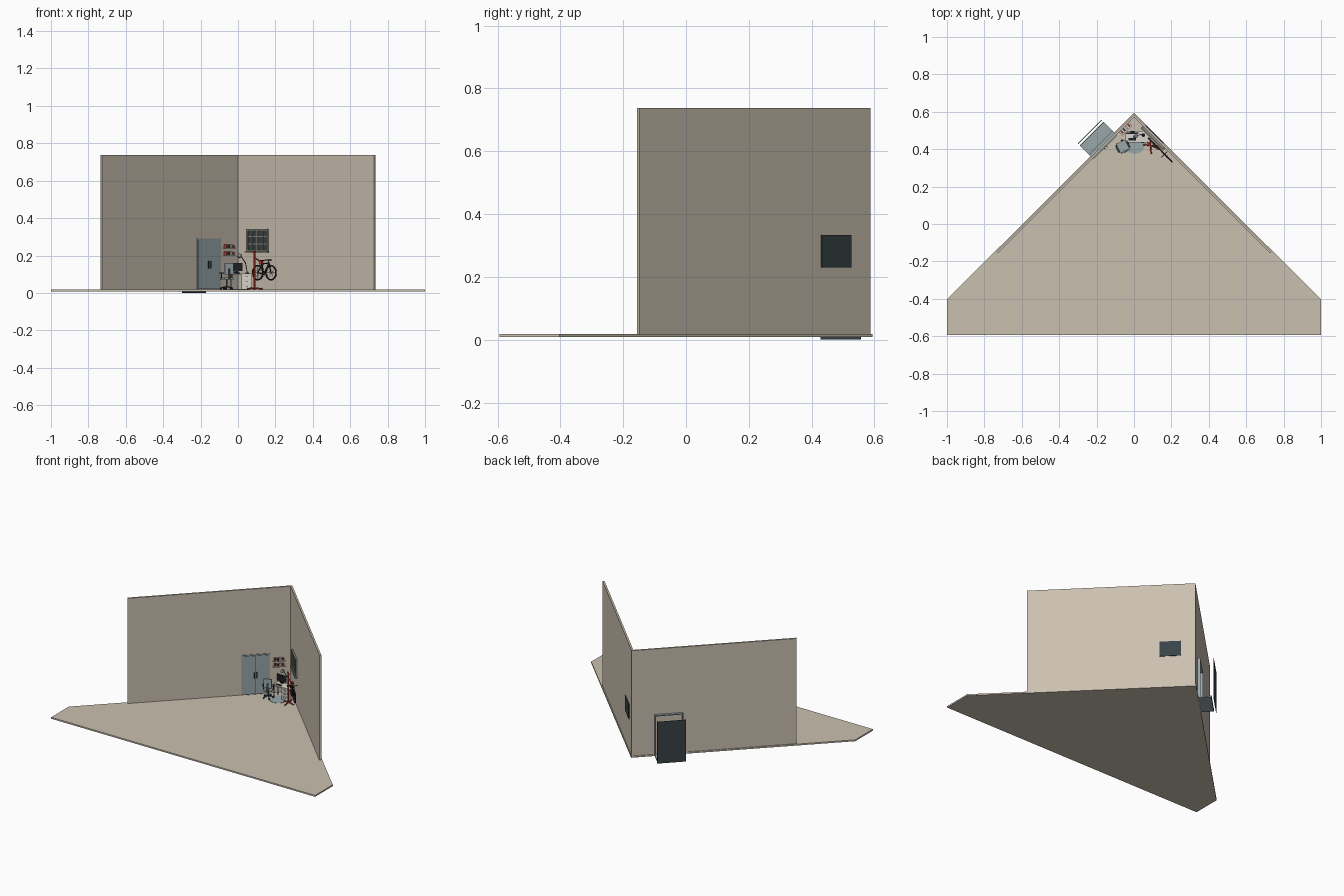
import bpy, bmesh, math
from mathutils import Matrix, Vector

cube = bpy.data.objects.get("Cube")
if cube:
    bpy.data.objects.remove(cube, do_unlink=True)


def material(name, r, g, b):
    m = bpy.data.materials.new(name)
    m.use_nodes = True
    m.diffuse_color = (r, g, b, 1)
    m.node_tree.nodes["Principled BSDF"].inputs["Base Color"].default_value = (r, g, b, 1)
    return m


PLASTER = material("warm plaster", .60, .53, .44)
DARK = material("dark slate", .04, .056, .062)
STEEL = material("pale steel", .32, .39, .41)
RED = material("red paint", .5, .045, .025)
BLACK = material("black rubber", .012, .013, .014)
WHITE = material("off white", .68, .66, .6)
TRIM = material("grey trim", .27, .27, .23)

# Frames: x runs along a wall from the corner, y runs into the room
APEX = Vector((0, .587, 0))
S = math.sqrt(.5)


def frame(along, inward, origin=APEX):
    m = Matrix.Identity(4)
    m.col[0][:2], m.col[1][:2] = along, inward
    m.translation = origin
    return m


LEFT = frame((-S, -S), (S, -S))
RIGHT = frame((S, -S), (-S, -S))
ROOM = Matrix.Identity(4)


def finish(name, bm, mat, fr, smooth=False):
    bm.transform(fr)
    bmesh.ops.recalc_face_normals(bm, faces=bm.faces)
    mesh = bpy.data.meshes.new(name)
    for f in bm.faces:
        f.smooth = smooth and len(f.verts) == 4
    bm.to_mesh(mesh)
    bm.free()
    mesh.materials.append(mat)
    ob = bpy.data.objects.new(name, mesh)
    bpy.context.collection.objects.link(ob)
    return ob


def box(name, fr, x, y, z, mat):
    bm = bmesh.new()
    bmesh.ops.create_cube(bm, size=1)
    for v in bm.verts:
        v.co = [r[0] if c < 0 else r[1] for c, r in zip(v.co, (x, y, z))]
    return finish(name, bm, mat, fr)


def tube(name, fr, a, b, r, mat, sides=10):
    a, b = Vector(a), Vector(b)
    bm = bmesh.new()
    turn = (b - a).to_track_quat('Z', 'Y').to_matrix().to_4x4()
    bmesh.ops.create_cone(bm, cap_ends=True, segments=sides, radius1=r, radius2=r,
                          depth=(b - a).length, matrix=Matrix.Translation((a + b) / 2) @ turn)
    return finish(name, bm, mat, fr, True)


def ring(name, fr, centre, radius, r, mat, segs=32, sides=8):
    bm = bmesh.new()
    rows = []
    for i in range(segs):
        t = math.tau * i / segs
        row = []
        for j in range(sides):
            p = math.tau * j / sides
            d = radius + r * math.cos(p)
            row.append(bm.verts.new(Vector(centre) + Vector((d * math.cos(t), r * math.sin(p), d * math.sin(t)))))
        rows.append(row)
    for i in range(segs):
        for j in range(sides):
            n, k = (i + 1) % segs, (j + 1) % sides
            bm.faces.new((rows[i][j], rows[n][j], rows[n][k], rows[i][k]))
    return finish(name, bm, mat, fr, True)


# Floor slab
bm = bmesh.new()
outline = [(0, .594), (-1, -.403), (-1, -.594), (1, -.594), (1, -.403)]
base = bm.faces.new([bm.verts.new((x, y, .008)) for x, y in outline])
top = bmesh.ops.extrude_face_region(bm, geom=[base])["geom"]
bmesh.ops.translate(bm, vec=(0, 0, .01), verts=[v for v in top if isinstance(v, bmesh.types.BMVert)])
finish("floor", bm, PLASTER, ROOM)

# Walls
box("left_wall", LEFT, (0, 1.039), (0, .012), (.01, .738), PLASTER)
box("right_wall", RIGHT, (0, 1.039), (0, .012), (.01, .738), PLASTER)

# Window with muntins and an outer dark pane
box("window_outer_pane", RIGHT, (.088, .222), (-.004, 0), (.23, .333), DARK)
box("window_glass", RIGHT, (.09, .236), (.012, .014), (.226, .336), DARK)
for x in (.084, .232):
    box("window_jamb", RIGHT, (x, x + .01), (.012, .022), (.22, .342), TRIM)
for z in (.22, .332):
    box("window_rail", RIGHT, (.084, .242), (.012, .022), (z, z + .01), TRIM)
for i in range(1, 4):
    x = .084 + .158 * i / 4
    box("window_mullion", RIGHT, (x - .003, x + .003), (.012, .019), (.225, .337), TRIM)
for i in range(1, 3):
    z = .22 + .122 * i / 3
    box("window_muntin", RIGHT, (.09, .236), (.012, .018), (z - .003, z + .003), TRIM)
box("window_sill", RIGHT, (.078, .248), (.012, .028), (.215, .221), TRIM)

# Wardrobe: frame through the wall, doors, bottom slab and detached back
for x in (.143, .317):
    box("wardrobe_side", LEFT, (x, x + .006), (-.018, .016), (.018, .29), STEEL)
box("wardrobe_top", LEFT, (.143, .323), (-.018, .016), (.284, .29), STEEL)
for x in (.15, .234):
    box("wardrobe_door", LEFT, (x, x + .082), (.012, .018), (.024, .283), STEEL)
box("wardrobe_door_gap", LEFT, (.147, .319), (.0115, .0125), (.02, .286), DARK)
for x in (.225, .241):
    box("wardrobe_handle", LEFT, (x - .002, x + .002), (.018, .024), (.13, .17), BLACK)
box("wardrobe_bottom", LEFT, (.143, .323), (-.083, .016), (.01, .019), STEEL)
box("wardrobe_bottom_lip", LEFT, (.143, .323), (-.087, -.083), (.01, .019), DARK)
box("wardrobe_back", LEFT, (.143, .323), (-.101, -.099), (0, .286), DARK)

# Desk with drawer pedestal
box("desk_top", ROOM, (-.045, .085), (.435, .498), (.098, .105), WHITE)
box("desk_pedestal", ROOM, (.02, .075), (.44, .492), (.018, .098), PLASTER)
for i in range(3):
    z = .022 + i * .025
    box("desk_drawer", ROOM, (.023, .072), (.437, .44), (z, z + .022), WHITE)
    box("drawer_pull", ROOM, (.041, .054), (.434, .437), (z + .012, z + .015), DARK)
for y in (.442, .486):
    tube("desk_leg", ROOM, (-.038, y, .018), (-.038, y, .098), .003, TRIM)

# Monitor, keyboard and desk lamp
box("monitor", ROOM, (-.042, .025), (.484, .489), (.116, .161), DARK)
box("monitor_screen", ROOM, (-.039, .022), (.482, .484), (.119, .158), BLACK)
box("monitor_stand", ROOM, (-.018, .002), (.48, .496), (.105, .117), BLACK)
box("keyboard", ROOM, (-.03, .012), (.447, .46), (.105, .108), BLACK)
tube("lamp_base", ROOM, (.05, .475, .105), (.05, .475, .109), .01, BLACK)
tube("lamp_lower_arm", ROOM, (.05, .475, .107), (.04, .48, .16), .002, BLACK)
tube("lamp_upper_arm", ROOM, (.04, .48, .16), (.01, .47, .205), .002, BLACK)
tube("lamp_shade", ROOM, (.012, .471, .207), (.004, .465, .19), .01, TRIM)

# Wall shelves with small goods
for z in (.2, .238):
    box("shelf", LEFT, (.05, .125), (.012, .036), (z, z + .004), WHITE)
    for i, mat in enumerate((RED, WHITE, DARK, RED)):
        x = .056 + i * .017
        box("shelf_item", LEFT, (x, x + .011), (.014, .03), (z + .004, z + .018 + .004 * (i % 2)), mat)

# Round rug
tube("rug", ROOM, (.005, .43, .018), (.005, .43, .02), .055, STEEL, 32)

# Swivel chair
CHAIR = frame((.9, .436), (-.436, .9), (-.06, .415, 0))
box("chair_seat", CHAIR, (-.027, .027), (-.025, .028), (.072, .082), STEEL)
box("chair_back", CHAIR, (-.025, .025), (-.032, -.025), (.098, .16), STEEL)
box("chair_back_support", CHAIR, (-.005, .005), (-.036, -.031), (.074, .13), DARK)
tube("chair_post", CHAIR, (0, 0, .03), (0, 0, .073), .005, DARK)
for i in range(5):
    t = math.tau * i / 5
    end = (.032 * math.cos(t), .032 * math.sin(t), .028)
    tube("chair_foot", CHAIR, (0, 0, .034), end, .003, DARK)
    tube("chair_caster", CHAIR, (end[0], end[1] - .003, .023), (end[0], end[1] + .003, .023), .005, BLACK)
for x in (-.032, .032):
    box("chair_arm", CHAIR, (x - .004, x + .004), (-.022, .018), (.104, .109), DARK)
    tube("chair_arm_post", CHAIR, (x, 0, .076), (x, 0, .104), .003, DARK)

# Repair stand
for end in ((.15, .08), (.15, .03), (.215, .085), (.215, .03)):
    tube("stand_foot", RIGHT, (.18, .056, .026), (*end, .022), .004, RED)
tube("stand_post", RIGHT, (.18, .056, .02), (.18, .056, .225), .005, RED)
tube("stand_arm", RIGHT, (.18, .056, .19), (.215, .04, .165), .004, RED)
box("stand_clamp", RIGHT, (.207, .223), (.033, .047), (.152, .17), RED)
tube("stand_crank", RIGHT, (.155, .056, .22), (.19, .056, .22), .005, RED)

# Bicycle
REAR, FRONT, Y, Z = .185, .285, .036, .108
for x in (REAR, FRONT):
    ring("bicycle_tyre", RIGHT, (x, Y, Z), .038, .004, BLACK)
    tube("bicycle_hub", RIGHT, (x, Y - .006, Z), (x, Y + .006, Z), .004, TRIM)
    for i in range(6):
        t = math.pi * i / 6
        c, s = .037 * math.cos(t), .037 * math.sin(t)
        tube("bicycle_spoke", RIGHT, (x - c, Y, Z - s), (x + c, Y, Z + s), .0006, TRIM, 4)
crank, seat, head = (.23, Y, .1), (.218, Y, .155), (.27, Y, .16)
rear, front = (REAR, Y, Z), (FRONT, Y, Z)
for a, b in ((crank, seat), (seat, head), (crank, head), (rear, crank), (rear, seat), (head, front)):
    tube("bicycle_frame_tube", RIGHT, a, b, .003, BLACK)
ring("bicycle_chainring", RIGHT, crank, .01, .0015, TRIM, 20, 6)
tube("bicycle_seat_post", RIGHT, seat, (.215, Y, .17), .002, BLACK)
box("bicycle_saddle", RIGHT, (.202, .23), (Y - .006, Y + .006), (.17, .175), BLACK)
tube("bicycle_stem", RIGHT, head, (.267, Y, .175), .0025, BLACK)
tube("bicycle_handlebar", RIGHT, (.267, Y - .02, .175), (.267, Y + .025, .175), .0025, BLACK)
